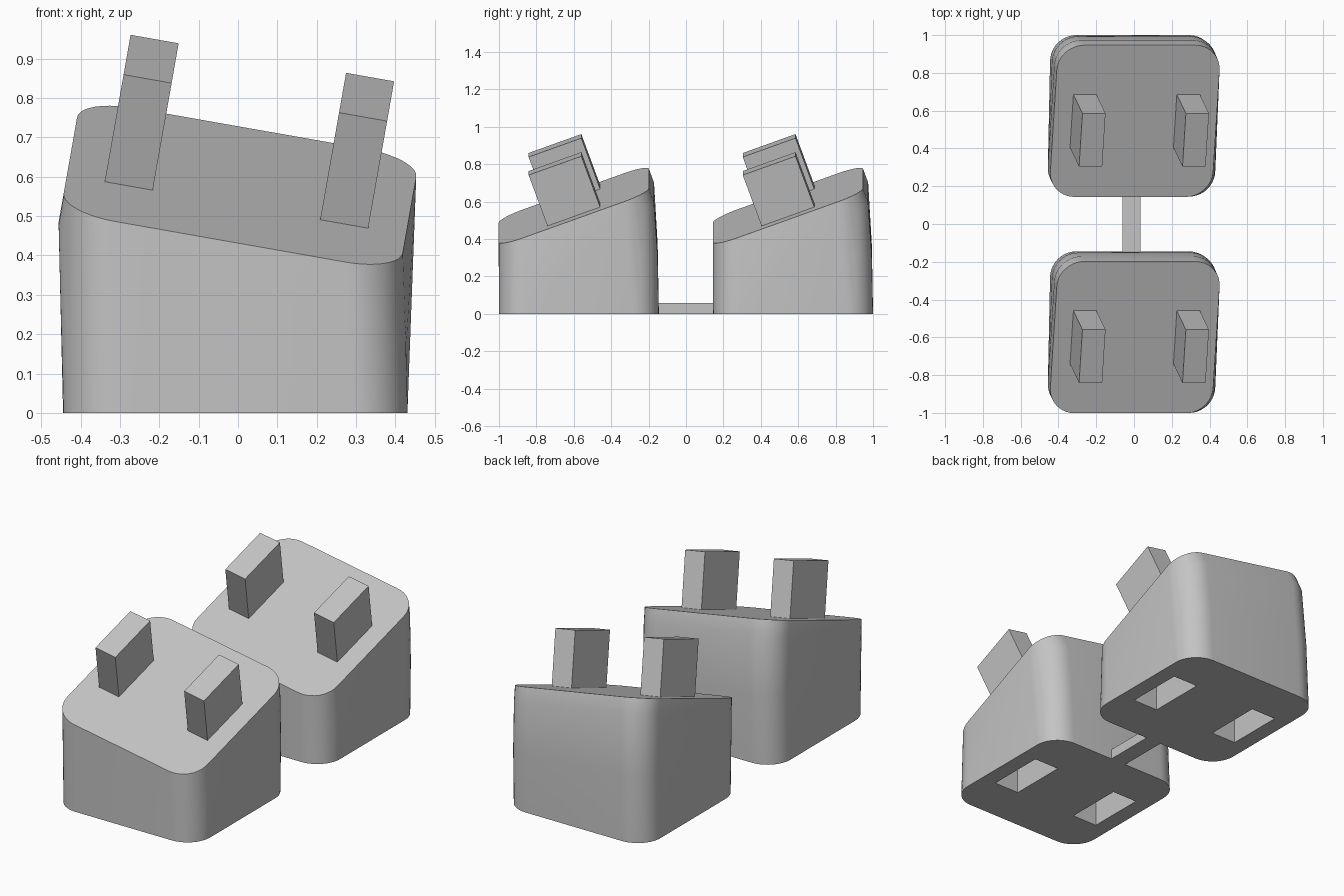
import bpy
import bmesh
from math import radians, cos, sin, pi
from mathutils import Matrix, Vector

if "Cube" in bpy.data.objects:
    bpy.data.objects.remove(bpy.data.objects["Cube"], do_unlink=True)

WIDTH, DEPTH, CORNER = 0.875, 0.855, 0.14
SLAB = 0.08            # thickness of the tilted top slab
PITCH = 1.145          # distance between the two blocks

grey = bpy.data.materials.new("plain grey")
grey.use_nodes = True
grey.diffuse_color = (0.55, 0.55, 0.55, 1)
grey.node_tree.nodes["Principled BSDF"].inputs["Base Color"].default_value = grey.diffuse_color


def frame(x, y, z, roll=0, pitch=0):
    """Placement tilted sideways by roll and backwards by pitch."""
    return (Matrix.Translation((x, y, z)) @ Matrix.Rotation(radians(roll), 4, "Y")
            @ Matrix.Rotation(radians(pitch), 4, "X"))


def rounded_outline(steps=10):
    """Points of the rounded rectangle used for every section."""
    points = []
    for i, (sx, sy) in enumerate(((1, 1), (-1, 1), (-1, -1), (1, -1))):
        for k in range(steps + 1):
            a = (i + k / steps) * pi / 2
            points.append(Vector((sx * (WIDTH / 2 - CORNER) + CORNER * cos(a),
                                  sy * (DEPTH / 2 - CORNER) + CORNER * sin(a), 0)))
    return points


def finish(bm, name):
    bmesh.ops.recalc_face_normals(bm, faces=bm.faces)
    mesh = bpy.data.meshes.new(name)
    bm.to_mesh(mesh)
    bm.free()
    mesh.materials.append(grey)
    obj = bpy.data.objects.new(name, mesh)
    bpy.context.collection.objects.link(obj)
    return obj


def box(name, size, place):
    bm = bmesh.new()
    bmesh.ops.create_cube(bm, size=1, matrix=place @ Matrix.Diagonal((*size, 1)))
    return finish(bm, name)


def activate(obj):
    bpy.ops.object.select_all(action="DESELECT")
    obj.select_set(True)
    bpy.context.view_layer.objects.active = obj


# Block body: hull over base, half-tilted middle and tilted top slab
base_y = -PITCH / 2
top = frame(0.005, -0.6, 0.579, 10, 20)
sections = [frame(-0.007, base_y, 0),
            frame(-0.003, base_y, 0.27, 5, 10),
            top @ Matrix.Translation((0, 0, -SLAB)),
            top]
bm = bmesh.new()
for section in sections:
    for p in rounded_outline():
        bm.verts.new(section @ p)
bmesh.ops.remove_doubles(bm, verts=bm.verts, dist=0.0005)
hull = bmesh.ops.convex_hull(bm, input=bm.verts)
inner = {g for g in hull["geom_interior"] + hull["geom_unused"]
         if isinstance(g, bmesh.types.BMVert)}
bmesh.ops.delete(bm, geom=list(inner), context="VERTS")
bmesh.ops.dissolve_limit(bm, angle_limit=radians(0.5), verts=bm.verts, edges=bm.edges)
body = finish(bm, "front_block")

# Sockets in the underside
for side in (-1, 1):
    cutter = box("socket_cutter", (0.155, 0.33, 0.6),
                 frame(-0.007 + side * 0.27, base_y, 0))
    cutter.hide_render = True
    cut = body.modifiers.new("socket", "BOOLEAN")
    cut.operation, cut.solver, cut.object = "DIFFERENCE", "EXACT", cutter
    activate(body)
    bpy.ops.object.modifier_apply(modifier=cut.name)
    bpy.data.objects.remove(cutter, do_unlink=True)
activate(body)
bpy.ops.object.shade_smooth_by_angle(angle=radians(30))

# Prongs standing square to the tilted top
parts = [body]
for side, label in ((-1, "right"), (1, "left")):
    parts.append(box("front_block_" + label + "_prong", (0.124, 0.30, 0.314),
                     top @ Matrix.Translation((side * 0.278, 0, 0.137))))

# Second block behind the first
for part in parts:
    twin = part.copy()
    twin.name = part.name.replace("front", "back")
    twin.location.y += PITCH
    bpy.context.collection.objects.link(twin)

# Bar joining the two blocks
box("connecting_bar", (0.095, 0.30, 0.057), frame(-0.013, 0, 0.0285))
